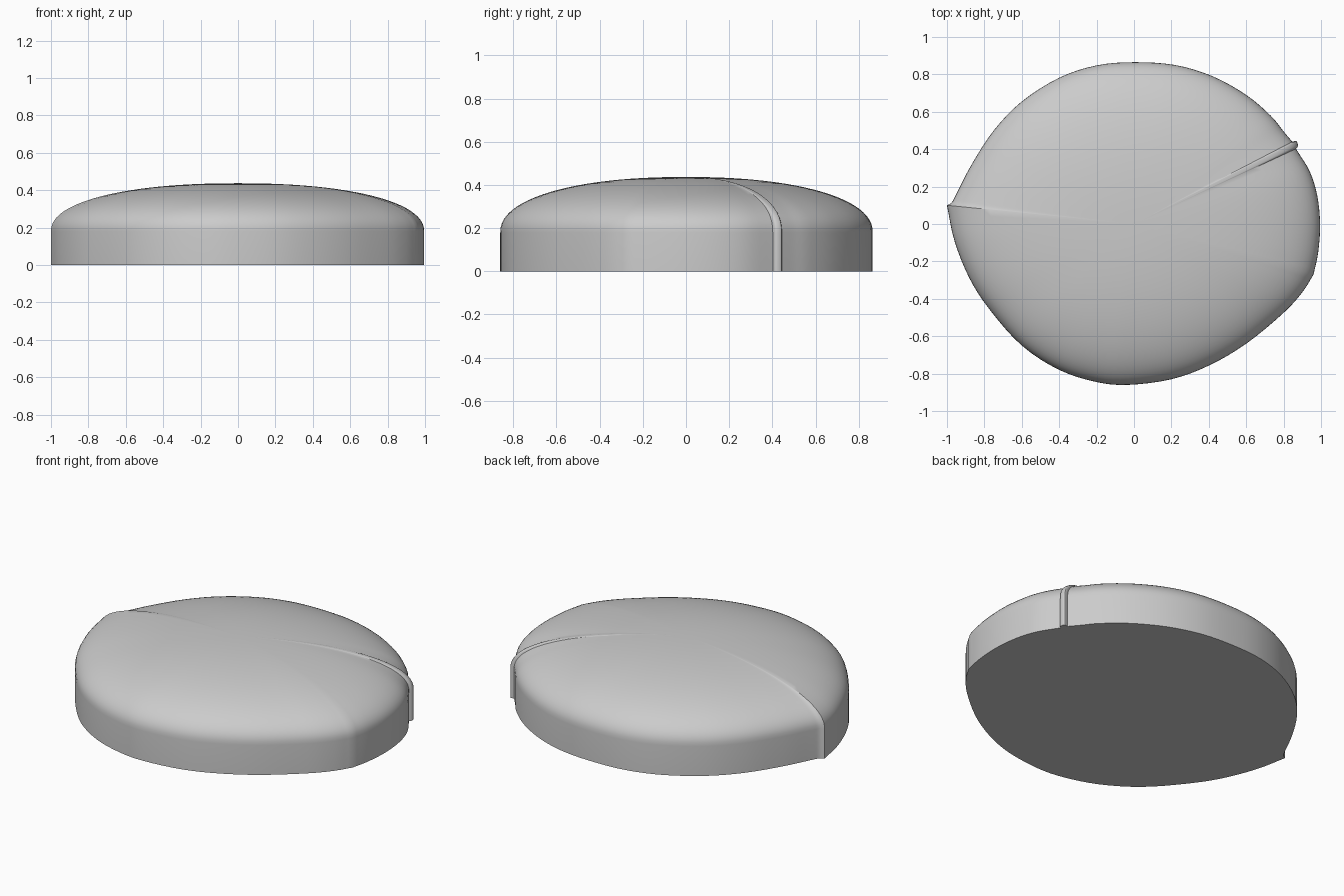
import bpy, bmesh, math
from mathutils import Vector

cube = bpy.data.objects.get("Cube")
if cube:
    bpy.data.objects.remove(cube, do_unlink=True)

grey = bpy.data.materials.new("plain grey")
grey.use_nodes = True
colour = (0.6, 0.6, 0.6, 1)
grey.diffuse_color = colour
grey.node_tree.nodes["Principled BSDF"].inputs["Base Color"].default_value = colour

# Outline arcs, each running from one corner to the next
ARCS = [
    [(.96, -.27), (.985, -.15), (.995, 0), (.98, .15), (.94, .28), (.866, .402)],
    [(.866, .402), (.877, .418), (.868, .443), (.846, .44)],
    [(.846, .44), (.8, .495), (.73, .58), (.6, .69), (.42, .79), (.22, .85), (0, .865),
     (-.2, .848), (-.4, .782), (-.6, .655), (-.75, .5), (-.87, .315), (-.95, .16), (-.975, .115), (-1, .1)],
    [(-1, .1), (-.96, -.09), (-.88, -.29), (-.77, -.46), (-.6, -.65), (-.4, -.78),
     (-.2, -.845), (-.03, -.86), (.2, -.83), (.4, -.757), (.6, -.64), (.8, -.475), (.9, -.365), (.96, -.27)],
]


def smooth_arc(points, steps=4):
    """Sample a smooth curve through the points, leaving out the last one."""
    p = [Vector(q) for q in points]
    p = [2 * p[0] - p[1]] + p + [2 * p[-1] - p[-2]]
    out = []
    for a, b, c, d in zip(p, p[1:], p[2:], p[3:]):
        for i in range(steps):
            t = i / steps
            out.append(b + t / 2 * (c - a + t * (2 * a - 5 * b + 4 * c - d + t * (3 * (b - c) + d - a))))
    return out


outline = [q for arc in ARCS for q in smooth_arc(arc)]

# Straight wall, then a domed top that shrinks the outline to its centre
WALL, HEIGHT, POWER, RINGS = .18, .437, 2.2, 24
levels = [(1, 0)]
for i in range(RINGS):
    a = math.pi / 2 * i / RINGS
    levels.append((math.cos(a) ** (2 / POWER), WALL + (HEIGHT - WALL) * math.sin(a) ** (2 / POWER)))

bm = bmesh.new()
rings = [[bm.verts.new((q.x * s, q.y * s, z)) for q in outline] for s, z in levels]
n = len(outline)
for low, high in zip(rings, rings[1:]):
    for i in range(n):
        j = (i + 1) % n
        bm.faces.new((low[i], low[j], high[j], high[i]))
apex = bm.verts.new((0, 0, HEIGHT))
for i in range(n):
    bm.faces.new((rings[-1][i], rings[-1][(i + 1) % n], apex))
bm.faces.new(rings[0][::-1])
bmesh.ops.recalc_face_normals(bm, faces=bm.faces[:])

mesh = bpy.data.meshes.new("domed_pebble")
bm.to_mesh(mesh)
bm.free()
mesh.materials.append(grey)
body = bpy.data.objects.new("domed_pebble", mesh)
bpy.context.collection.objects.link(body)
bpy.context.view_layer.objects.active = body
body.select_set(True)
bpy.ops.object.shade_smooth_by_angle(angle=math.radians(30))
